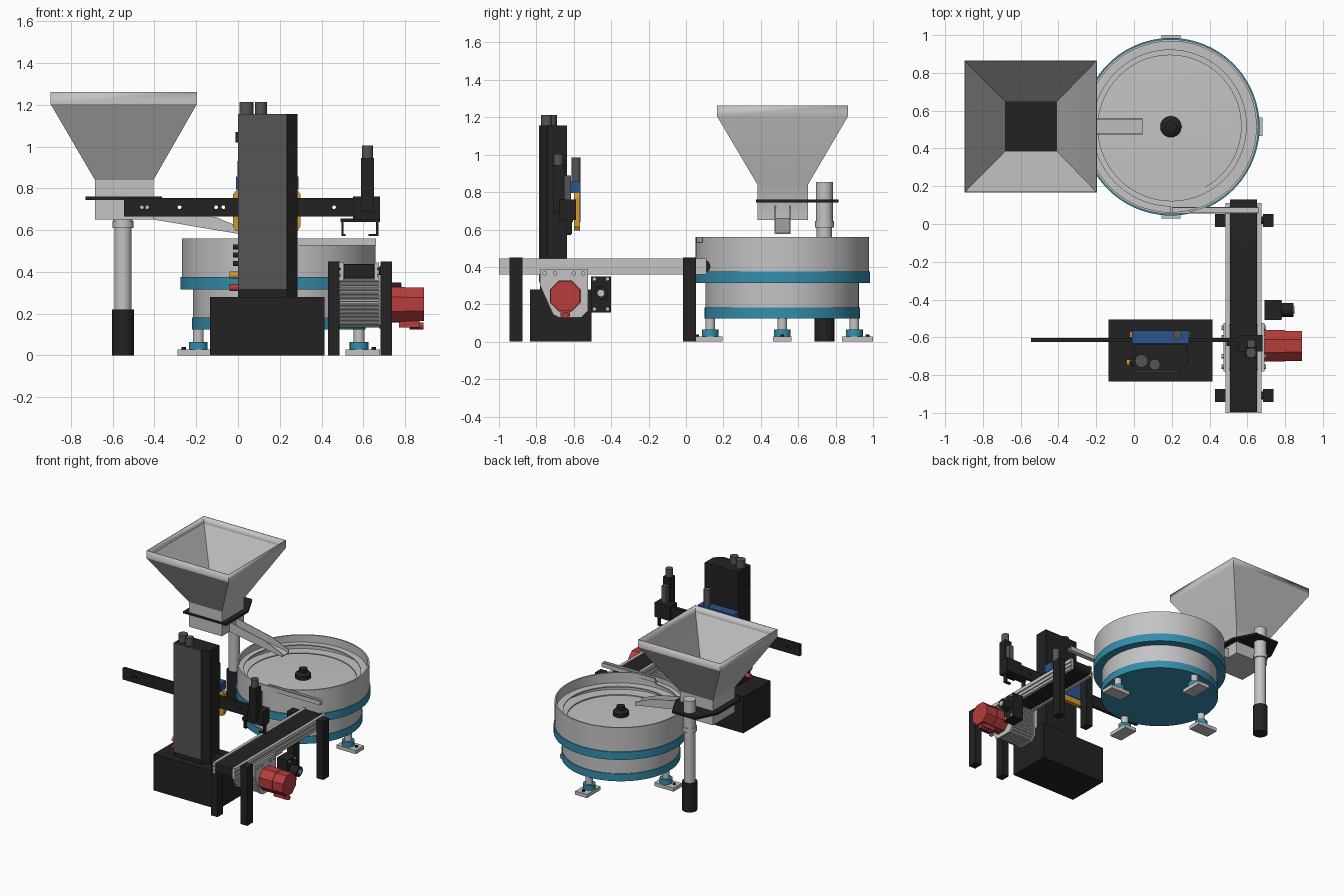
import bpy, bmesh, math
from mathutils import Matrix

if "Cube" in bpy.data.objects:
    bpy.data.objects.remove(bpy.data.objects["Cube"])

def mat(name, r, g, b):
    m = bpy.data.materials.new(name)
    m.diffuse_color = (r, g, b, 1)
    m.use_nodes = True
    m.node_tree.nodes["Principled BSDF"].inputs["Base Color"].default_value = m.diffuse_color
    return m

STEEL = mat("light_steel", .55, .55, .55)
BLACK = mat("black", .016, .016, .016)
DARK = mat("dark_grey", .09, .09, .09)
TEAL = mat("teal", .035, .27, .42)
RED = mat("red", .47, .045, .045)
BLUE = mat("blue", .025, .09, .27)
AMBER = mat("amber", .65, .32, .03)

def finish(name, bm, m):
    bmesh.ops.recalc_face_normals(bm, faces=bm.faces)
    me = bpy.data.meshes.new(name)
    bm.to_mesh(me); bm.free()
    me.materials.append(m)
    o = bpy.data.objects.new(name, me)
    bpy.context.collection.objects.link(o)
    return o

def prism(name, pts, axis, a, b, m):
    """Extrude a 2D outline along an axis: x->(y,z), y->(x,z), z->(x,y)."""
    at = {'x': lambda p, t: (t, p[0], p[1]), 'y': lambda p, t: (p[0], t, p[1]),
          'z': lambda p, t: (p[0], p[1], t)}[axis]
    bm = bmesh.new()
    lo = [bm.verts.new(at(p, a)) for p in pts]
    hi = [bm.verts.new(at(p, b)) for p in pts]
    bm.faces.new(lo); bm.faces.new(hi)
    n = len(pts)
    for i in range(n):
        j = (i + 1) % n
        bm.faces.new((lo[i], lo[j], hi[j], hi[i]))
    return finish(name, bm, m)

def box(name, x0, x1, y0, y1, z0, z1, m):
    return prism(name, [(x0, y0), (x1, y0), (x1, y1), (x0, y1)], 'z', z0, z1, m)

def cyl(name, u, v, r, a, b, m, axis='z', n=32, turn=0):
    pts = [(u + r * math.cos(2 * math.pi * i / n + turn), v + r * math.sin(2 * math.pi * i / n + turn))
           for i in range(n)]
    return prism(name, pts, axis, a, b, m)

def lathe(name, prof, cx, cy, m, n=96):
    bm = bmesh.new()
    vs = [bm.verts.new((r, 0, z)) for r, z in prof]
    es = [bm.edges.new((vs[i], vs[i + 1])) for i in range(len(vs) - 1)]
    bmesh.ops.spin(bm, geom=vs + es, cent=(0, 0, 0), axis=(0, 0, 1), angle=2 * math.pi, steps=n)
    bmesh.ops.remove_doubles(bm, verts=bm.verts, dist=1e-5)
    bmesh.ops.translate(bm, verts=bm.verts, vec=(cx, cy, 0))
    return finish(name, bm, m)

# Vibratory bowl
CX, CY = .195, .515
lathe("base_drum", [(0, .14), (.41, .14), (.41, .33), (0, .33)], CX, CY, STEEL)
lathe("lower_band", [(0, .125), (.416, .125), (.416, .182), (0, .182)], CX, CY, TEAL)
lathe("upper_band", [(0, .315), (.47, .315), (.47, .375), (0, .375)], CX, CY, TEAL)
lathe("bowl", [(0, .37), (.463, .37), (.463, .56), (.452, .56), (.452, .42), (.38, .42), (0, .45)], CX, CY, STEEL)
lathe("bowl_knob", [(0, .44), (.056, .44), (.056, .475), (.045, .485), (.03, .49), (.03, .515), (0, .52)],
      CX, CY, BLACK, 24)

# Spiral track climbing to the outlet
bm = bmesh.new()
prev, N = None, 144
for i in range(N + 1):
    t = i / N
    a = -math.pi / 2 - 4 * math.pi * (1 - t)
    z, ri = .425 + .1 * t, .365 + .055 * t
    ring = [bm.verts.new((CX + r * math.cos(a), CY + r * math.sin(a), h))
            for r, h in ((ri, z - .008), (.455, z - .008), (.455, z), (ri, z))]
    if prev:
        for k in range(4):
            bm.faces.new((prev[k], prev[(k + 1) % 4], ring[(k + 1) % 4], ring[k]))
    else:
        bm.faces.new(ring)
    prev = ring
bm.faces.new(prev)
finish("spiral_track", bm, STEEL)
prism("outlet_chute", [(.055, .527), (.09, .527), (.09, .56), (.085, .56), (.085, .533),
                       (.06, .533), (.06, .56), (.055, .56)], 'x', .2, .66, STEEL)

# Four feet pointing outward
for i in range(4):
    rot = Matrix.Translation((CX, CY, 0)) @ Matrix.Rotation(i * math.pi / 2, 4, 'Z')
    for o in (box("foot_plate", .32, .485, -.05, .05, 0, .028, STEEL),
              cyl("foot_nut", .385, 0, .045, .028, .065, TEAL, n=24),
              cyl("foot_leg", .385, 0, .026, .06, .13, STEEL, n=24),
              cyl("foot_bolt", .455, 0, .01, .028, .04, BLACK, n=12)):
        o.data.transform(rot)

# Hopper: rectangular rings joined into a shell
bm = bmesh.new()
prev = None
for x0, x1, y0, y1, z in ((-.685, -.405, .382, .652, .65), (-.685, -.405, .382, .652, .84),
                          (-.898, -.196, .166, .866, 1.205), (-.898, -.196, .166, .866, 1.262)):
    ring = [bm.verts.new(p) for p in ((x0, y0, z), (x1, y0, z), (x1, y1, z), (x0, y1, z))]
    if prev:
        for k in range(4):
            bm.faces.new((prev[k], prev[(k + 1) % 4], ring[(k + 1) % 4], ring[k]))
    else:
        bm.faces.new(ring[::-1])
    prev = ring
hopper = finish("hopper", bm, STEEL)
sol = hopper.modifiers.new("wall", 'SOLIDIFY')
sol.thickness, sol.offset = .008, -1
prism("feed_chute_floor", [(-.43, .655), (.045, .575), (.045, .582), (-.43, .662)], 'y', .474, .56, STEEL)
for y in (.474, .554):
    prism("feed_chute_wall", [(-.43, .655), (.045, .575), (.045, .6), (-.1, .66), (-.43, .73)],
          'y', y, y + .006, STEEL)

# Hopper stand
cyl("post_sleeve", -.55, .74, .053, 0, .22, BLACK)
cyl("post", -.55, .74, .041, .2, .65, STEEL)
cyl("post_collar", -.55, .74, .05, .61, .645, STEEL)
cyl("post_head", -.55, .74, .045, .64, .853, STEEL)
prism("hopper_bracket", [(-.73, .375), (-.365, .375), (-.365, .65), (-.45, .815), (-.65, .815), (-.73, .65)],
      'z', .744, .76, BLACK)

# Robot base and column
box("robot_base", -.135, .415, -.835, -.505, 0, .28, BLACK)
prism("column", [(0, -.78), (.235, -.78), (.285, -.74), (.285, -.635), (0, -.635)], 'z', .28, 1.155, BLACK)
box("column_front_panel", 0, .235, -.787, -.78, .318, 1.155, DARK)
for x, y, r in ((.04, -.725, .034), (.11, -.745, .029)):
    cyl("column_top_port", x, y, r, 1.15, 1.213, DARK, n=24)
for z, r, m in ((.385, .017, AMBER), (.325, .017, RED), (.44, .012, BLACK), (.48, .012, BLACK), (.52, .012, BLACK)):
    cyl("column_button", -.735, z, r, -.04 if r > .015 else -.025, .01, m, 'x', 16)
box("column_side_switch", -.012, 0, -.75, -.71, 1.02, 1.07, BLACK)

# Carriage on the back of the column
box("carriage_top", -.01, .29, -.632, -.563, .795, .857, BLUE)
box("carriage_back", .02, .265, -.59, -.563, .64, .8, BLUE)
prism("carriage_bumper", [(-.025, .62), (-.01, .595), (.285, .595), (.3, .62), (.3, .77), (.28, .8),
                          (0, .8), (-.025, .77)], 'y', -.6, -.568, AMBER)
cyl("carriage_motor", .23, -.588, .025, .85, .985, DARK, n=24)
cyl("cable_gland", .02, -.66, .022, .86, .93, BLACK, n=16)

# Horizontal arm with through holes
arm = box("arm", -.545, .555, -.626, -.604, .665, .755, BLACK)
bm = bmesh.new()
for x in (-.46, -.435, -.28, -.105, -.07, .46):
    bmesh.ops.create_cone(bm, cap_ends=True, segments=16, radius1=.009, radius2=.009, depth=.1,
                          matrix=Matrix.Translation((x, -.615, .71)) @ Matrix.Rotation(math.pi / 2, 4, 'X'))
cutter = finish("arm_hole_cutter", bm, BLACK)
cutter.hide_render = True
cutter.display_type = 'WIRE'
cut = arm.modifiers.new("holes", 'BOOLEAN')
cut.operation, cut.object, cut.solver = 'DIFFERENCE', cutter, 'EXACT'
bpy.context.view_layer.objects.active = arm
bpy.ops.object.modifier_apply(modifier="holes")
bpy.data.objects.remove(cutter)

# Gripper head
box("gripper_body", .55, .68, -.675, -.588, .65, .76, BLACK)
box("gripper_slide", .59, .65, -.71, -.65, .69, .945, BLACK)
box("gripper_rail", .6, .64, -.65, -.615, .66, .89, DARK)
cyl("gripper_cylinder", .62, -.682, .027, .94, 1.005, DARK, n=24)
box("gripper_bar", .49, .68, -.645, -.605, .64, .655, BLACK)
for x0, x1, s in ((.495, .505, 1), (.66, .672, -1)):
    box("gripper_jaw", x0, x1, -.64, -.61, .575, .65, BLACK)
    box("gripper_finger", min(x0, x0 + s * .035), max(x1, x1 + s * .01), -.635, -.615, .572, .582, BLACK)

# Conveyor
belt = [(-.985 + .035 * math.cos(a), .403 + .035 * math.sin(a))
        for a in [math.pi / 2 + math.pi * i / 10 for i in range(11)]]
belt += [(-.89 - y, .806 - z) for y, z in belt]
prism("belt", [(max(y, -.998), z) for y, z in belt], 'x', .507, .652, BLACK)
rail = [(0, .36), (.022, .36), (.022, .378), (.016, .378), (.016, .388), (.022, .388), (.022, .41),
        (.016, .41), (.016, .42), (.022, .42), (.022, .446), (0, .446)]
for s, x in ((1, .653), (-1, .506)):
    prism("side_rail", [(x + s * u, z) for u, z in rail], 'y', -1, .11, STEEL)
    for y in (-.943, -.016):
        x0 = .683 if s > 0 else .43
        box("conveyor_leg", x0, x0 + .055, y, y + .07, 0, .45, BLACK)
        cyl("leg_pin", y + .035, .405, .02, min(x, x0), max(x, x0), BLACK, 'x', 16)

# Ribbed drive housing between two side plates
prof = [(-.78, .39), (-.78, .3), (-.71, .145), (-.68, .13), (-.56, .13), (-.525, .165), (-.525, .39)]
for x in (.474, .676):
    prism("drive_side_plate", prof, 'x', x, x + .014, STEEL)
inner = [(-.652 + (y + .652) * .92, .27 + (z - .27) * .92) for y, z in prof]
prism("drive_housing", inner, 'x', .485, .68, STEEL)
for (y0, z0), (y1, z1) in zip(inner, inner[1:]):
    n = max(1, round(math.hypot(y1 - y0, z1 - z0) / .02))
    for i in range(n):
        t = i / n
        cyl("drive_rib", y0 + (y1 - y0) * t, z0 + (z1 - z0) * t, .007, .486, .678, STEEL, 'x', 8)
for y in (-.755, -.7, -.6, -.55):
    for x in (.464, .69):
        cyl("drive_bolt", y, .365, .012, x, x + .01, STEEL, 'x', 12)

# Red motor
cyl("motor_body", -.645, .245, .09, .69, .8, RED, 'x', 8, math.pi / 8)
cyl("motor_cap", -.645, .245, .086, .8, .89, RED, 'x', 8, math.pi / 8)
box("motor_connector", .77, .87, -.67, -.62, .135, .165, RED)
cyl("motor_plug", -.645, .142, .017, .82, .888, RED, 'x', 12)

# Control box beside the motor
box("control_box", .69, .78, -.508, -.402, .157, .35, BLACK)
cyl("control_dial", -.455, .26, .038, .78, .845, BLACK, 'x', 24)
cyl("control_dial_face", -.455, .26, .018, .845, .85, STEEL, 'x', 16)
for y in (-.49, -.42):
    for z in (.175, .335):
        cyl("control_screw", y, z, .009, .78, .784, STEEL, 'x', 10)

# Smooth round parts, keep edges sharp
bpy.ops.object.select_all(action='SELECT')
bpy.ops.object.shade_smooth_by_angle(angle=math.radians(30))
